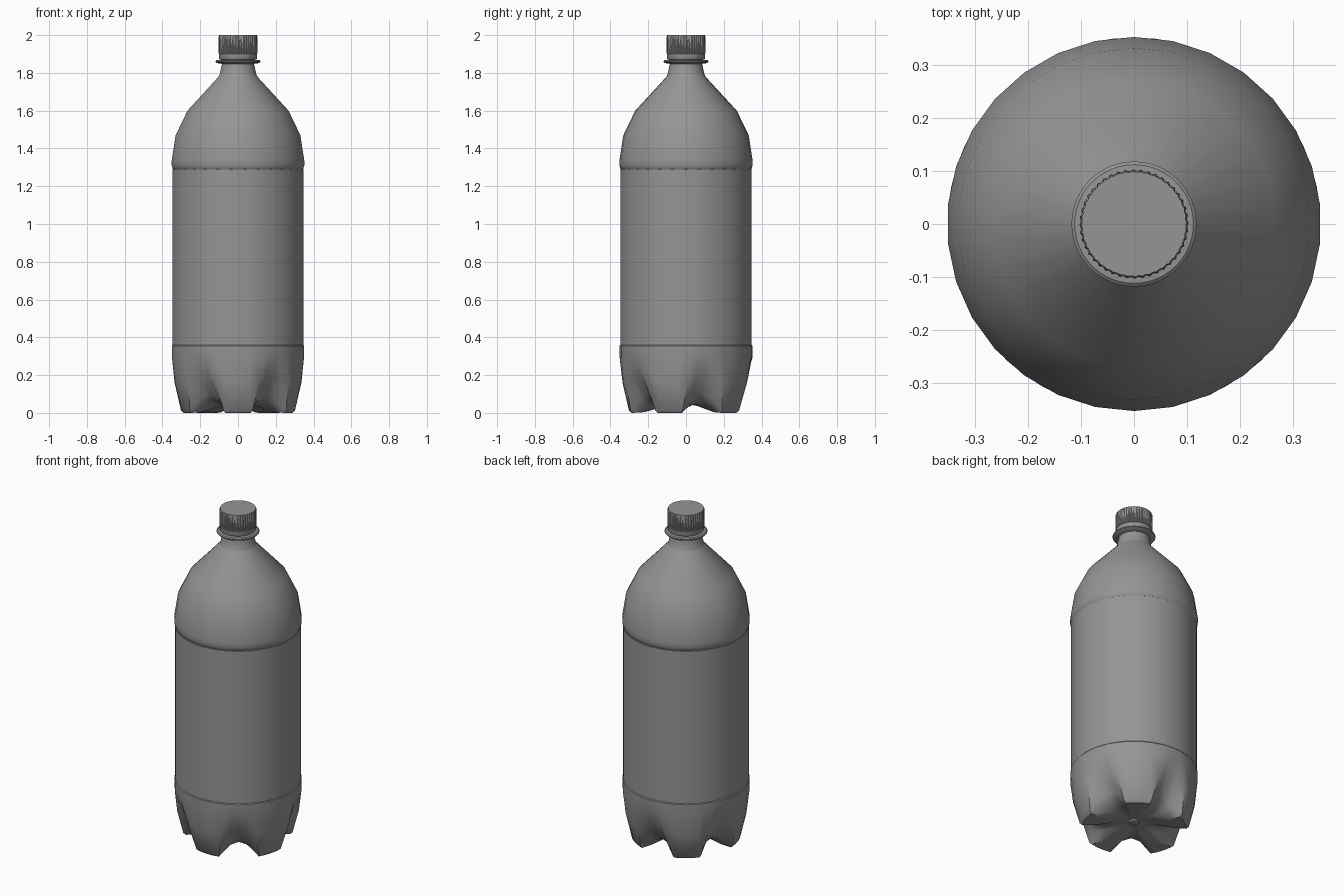
import bpy, bmesh
from math import sin, cos, radians, pi

if "Cube" in bpy.data.objects:
    bpy.data.objects.remove(bpy.data.objects["Cube"])

# Dark grey plastic
plastic = bpy.data.materials.new("dark_plastic")
plastic.diffuse_color = (.3, .3, .3, 1)
plastic.use_nodes = True
plastic.node_tree.nodes["Principled BSDF"].inputs["Base Color"].default_value = plastic.diffuse_color


def loft(name, rings, cap_start=False, cap_end=False, angle=35):
    """Skin closed rings of points into one smooth-by-angle object."""
    bm = bmesh.new()
    loops = [[bm.verts.new(p) for p in ring] for ring in rings]
    for a, b in zip(loops, loops[1:]):
        n = len(a)
        for i in range(n):
            j = (i + 1) % n
            bm.faces.new((a[i], a[j], b[j], b[i]))
    if cap_start:
        bm.faces.new(loops[0])
    if cap_end:
        bm.faces.new(loops[-1])
    bmesh.ops.recalc_face_normals(bm, faces=bm.faces)
    mesh = bpy.data.meshes.new(name)
    bm.to_mesh(mesh)
    bm.free()
    mesh.materials.append(plastic)
    ob = bpy.data.objects.new(name, mesh)
    bpy.context.collection.objects.link(ob)
    bpy.context.view_layer.objects.active = ob
    ob.select_set(True)
    bpy.ops.object.shade_smooth_by_angle(angle=radians(angle))
    ob.select_set(False)
    return ob


def circle(r, z, n):
    return [(r * cos(pi / 2 + 2 * pi * i / n), r * sin(pi / 2 + 2 * pi * i / n), z)
            for i in range(n)]


def lathe(name, profile, n, **kw):
    return loft(name, [circle(r, z, n) for r, z in profile], **kw)


# Shoulder and neck
lathe("shoulder", [(.342, 1.285), (.347, 1.29), (.353, 1.312), (.353, 1.335), (.332, 1.47),
                   (.269, 1.6), (.105, 1.778), (.098, 1.79),
                   (.086, 1.845), (.086, 1.88)], 30)

# Label sleeve around the straight middle
lathe("label_sleeve", [(.338, .352), (.348, .36), (.348, 1.288), (.338, 1.295)], 60)

# Neck support ring and tamper band
lathe("neck_ring", [(.084, 1.848), (.112, 1.852), (.118, 1.857), (.118, 1.863),
                    (.112, 1.868), (.084, 1.87)], 48)
lathe("tamper_band", [(.085, 1.872), (.098, 1.872), (.101, 1.877), (.101, 1.899),
                      (.096, 1.903)], 48)

# Ribbed cap
RIBS = 44


def ribbed(outer, inner, z):
    n = RIBS * 4
    return [((outer if i % 4 < 2 else inner) * cos(2 * pi * i / n),
             (outer if i % 4 < 2 else inner) * sin(2 * pi * i / n), z) for i in range(n)]


loft("cap", [ribbed(.096, .096, 1.9), ribbed(.103, .099, 1.903), ribbed(.102, .098, 1.992),
             ribbed(.099, .098, 2.0)], cap_start=True, cap_end=True)

# Five-footed base: foot profile, groove profile and foot edge angle per row
foot = [(.342, .365), (.352, .355), (.351, .29), (.336, .16), (.302, .012),
        (.288, 0), (.225, .004), (.12, .034), (.035, .045)]
groove = [(.342, .365), (.352, .355), (.351, .29), (.315, .19), (.255, .1),
          (.225, .07), (.165, .047), (.1, .042), (.035, .045)]
edge = [24, 24, 24, 20, 14.5, 13.5, 13.5, 17, 24]

rings = []
for (fr, fz), (gr, gz), e in zip(foot, groove, edge):
    mid = e + (36 - e) * .45
    columns = [(-mid, .78), (-e, 0), (-e / 2, 0), (0, 0), (e / 2, 0), (e, 0), (mid, .78), (36, 1)]
    ring = []
    for k in range(5):
        for a, t in columns:
            r, z = fr + (gr - fr) * t, fz + (gz - fz) * t
            th = radians(270 + 72 * k + a)
            ring.append((r * cos(th), r * sin(th), z))
    rings.append(ring)
loft("footed_base", rings, cap_end=True, angle=40)

# Small moulding nub under the base
lathe("base_nub", [(.03, .05), (.028, .036), (.016, .033)], 20, cap_end=True)
